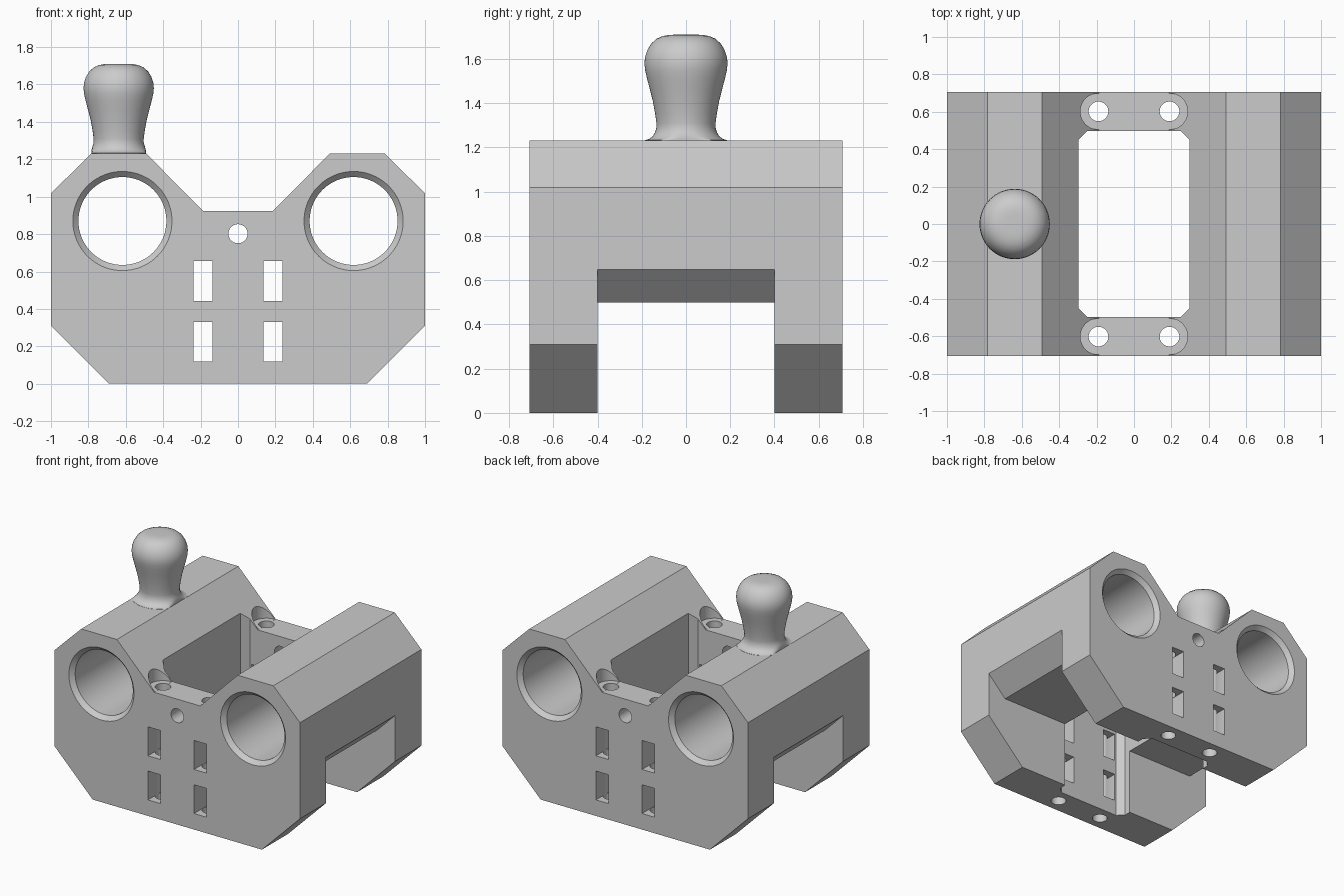
import bpy, bmesh, math
from mathutils import Matrix

if "Cube" in bpy.data.objects:
    bpy.data.objects.remove(bpy.data.objects["Cube"])

grey = bpy.data.materials.new("plain_grey")
grey.diffuse_color = (0.6, 0.6, 0.6, 1)
grey.use_nodes = True
grey.node_tree.nodes["Principled BSDF"].inputs["Base Color"].default_value = grey.diffuse_color


def make_object(name, bm):
    bmesh.ops.recalc_face_normals(bm, faces=bm.faces)
    mesh = bpy.data.meshes.new(name)
    bm.to_mesh(mesh)
    bm.free()
    mesh.materials.append(grey)
    obj = bpy.data.objects.new(name, mesh)
    bpy.context.collection.objects.link(obj)
    return obj


def prism(name, outline, low, high, axis):
    """Extrude a 2D outline along y (x, z points) or z (x, y points)."""
    bm = bmesh.new()
    place = (lambda a, b, t: (a, t, b)) if axis == "y" else (lambda a, b, t: (a, b, t))
    ends = [[bm.verts.new(place(a, b, t)) for a, b in outline] for t in (low, high)]
    for end in ends:
        bm.faces.new(end)
    n = len(outline)
    for i in range(n):
        j = (i + 1) % n
        bm.faces.new((ends[0][i], ends[0][j], ends[1][j], ends[1][i]))
    return make_object(name, bm)


def lathe(name, profile, centre, along_y=False, sides=64, limit=None):
    """Capped solid of revolution from (radius, height) points."""
    bm = bmesh.new()
    rings = []
    for r, h in profile:
        ring = []
        for k in range(sides):
            a = math.tau * k / sides
            x, y = r * math.cos(a), r * math.sin(a)
            if limit and h < limit[1]:
                x = max(-limit[0], min(limit[0], x))
            ring.append(bm.verts.new((x, y, h)))
        rings.append(ring)
    for low, high in zip(rings, rings[1:]):
        for k in range(sides):
            j = (k + 1) % sides
            bm.faces.new((low[k], low[j], high[j], high[k]))
    bm.faces.new(rings[0])
    bm.faces.new(rings[-1])
    if along_y:
        bm.transform(Matrix.Rotation(math.pi / 2, 4, "X"))
    bm.transform(Matrix.Translation(centre))
    return make_object(name, bm)


def smooth(obj, degrees):
    bpy.ops.object.select_all(action="DESELECT")
    obj.select_set(True)
    bpy.context.view_layer.objects.active = obj
    bpy.ops.object.shade_smooth_by_angle(angle=math.radians(degrees))


# Main body: mirrored twin-hump profile
half = [(0.69, 0), (1, 0.31), (1, 1.018), (0.783, 1.232), (0.492, 1.232), (0.187, 0.924)]
body = prism("body", half + [(-x, z) for x, z in reversed(half)], -0.707, 0.707, "y")

# Central well with cut corners
w, d, c = 0.297, 0.497, 0.046
well = [(w, d - c), (w - c, d), (c - w, d), (-w, d - c),
        (-w, c - d), (c - w, -d), (w - c, -d), (w, c - d)]
cutters = [prism("well_cutter", well, -0.1, 1.5, "z")]

# Cross channel underneath with sloping outer lips
channel = [(-1.1, -0.1), (1.1, -0.1), (1.1, 0.748), (0.85, 0.498), (-0.85, 0.498), (-1.1, 0.748)]
cutters.append(prism("channel_cutter", channel, -0.401, 0.401, "y"))

bore = [(0.295, -0.737), (0.235, -0.677), (0.235, 0.677), (0.295, 0.737)]
for s in (-1, 1):
    # Long bores with chamfered mouths
    cutters.append(lathe("bore_cutter", bore, (s * 0.618, 0, 0.87), True, 96))
    # Strap slots
    for z0, z1 in ((0.118, 0.33), (0.443, 0.656)):
        a, b = s * 0.137, s * 0.239
        cutters.append(prism("slot_cutter", [(a, z0), (b, z0), (b, z1), (a, z1)], -0.8, 0.8, "y"))
    # Vertical bolt holes and their head recesses
    for t in (-1, 1):
        at = (s * 0.19, t * 0.602, 0)
        cutters.append(lathe("bolt_cutter", [(0.0525, -0.1), (0.0525, 1.2)], at, sides=40))
        cutters.append(lathe("recess_cutter", [(0.097, 0.9245), (0.097, 1.4)], at, sides=48))
# Small pin hole through both end walls
cutters.append(lathe("pin_cutter", [(0.051, -0.8), (0.051, 0.8)], (0, 0, 0.802), True, 40))

for cutter in cutters:
    mod = body.modifiers.new(cutter.name, "BOOLEAN")
    mod.operation, mod.solver, mod.object = "DIFFERENCE", "EXACT", cutter
bpy.context.view_layer.update()
graph = bpy.context.evaluated_depsgraph_get()
cut_mesh = bpy.data.meshes.new_from_object(body.evaluated_get(graph))
body.modifiers.clear()
body.data = cut_mesh
for cutter in cutters:
    bpy.data.objects.remove(cutter)
smooth(body, 25)

# Knob handle: flared foot trimmed to the flat ridge, narrow neck, rounded head
knob = [(0.188, 1.228), (0.186, 1.233), (0.168, 1.238), (0.151, 1.25), (0.14, 1.268),
        (0.134, 1.29), (0.134, 1.31), (0.139, 1.35), (0.150, 1.41), (0.164, 1.465),
        (0.177, 1.515), (0.185, 1.55), (0.188, 1.58), (0.185, 1.61), (0.175, 1.64),
        (0.157, 1.67), (0.132, 1.692), (0.104, 1.704), (0.075, 1.709), (0.05, 1.71)]
smooth(lathe("knob_handle", knob, (-0.638, 0, 0), limit=(0.145, 1.28)), 50)
